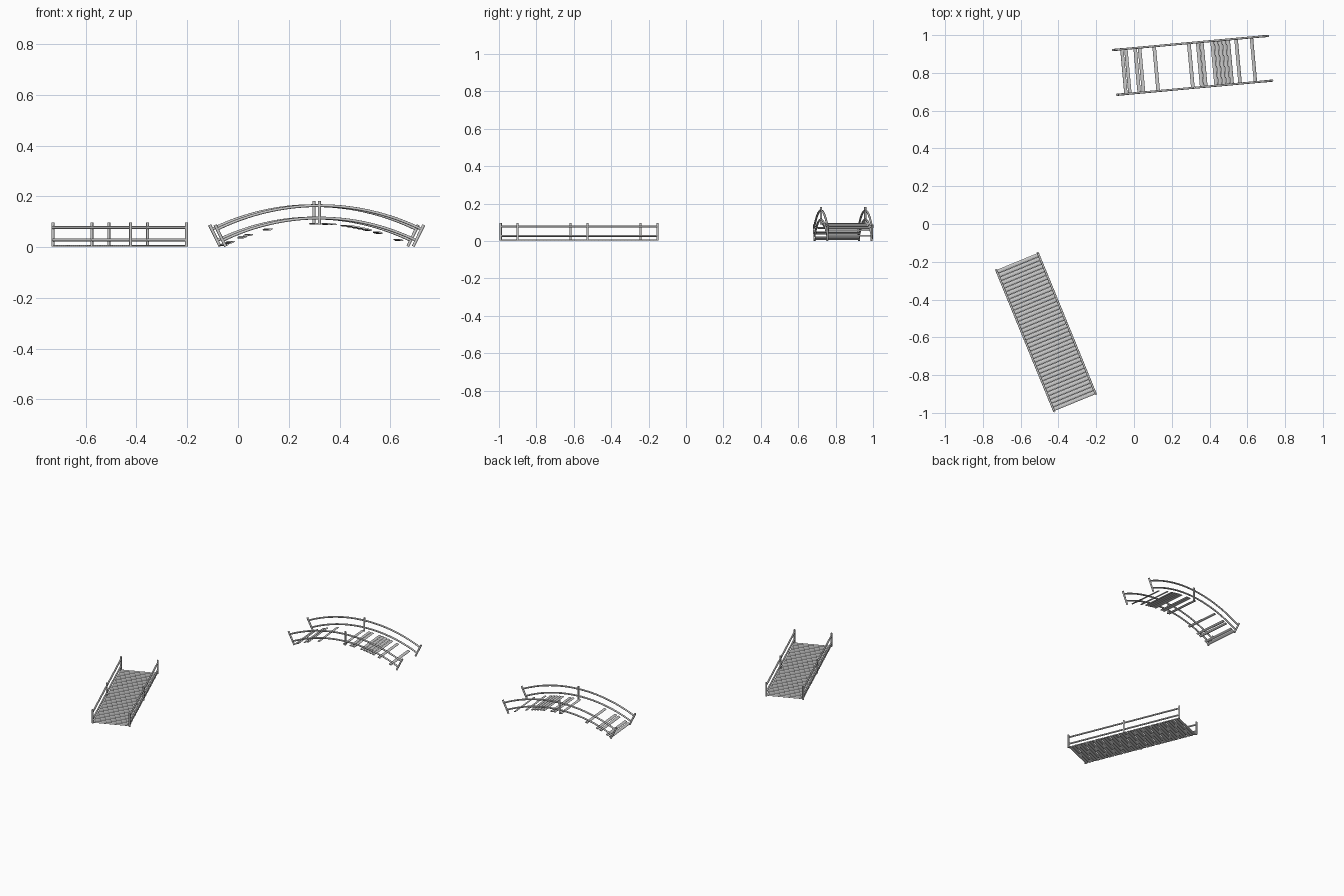
import bpy, bmesh, math
from mathutils import Vector, Matrix

if "Cube" in bpy.data.objects:
    bpy.data.objects.remove(bpy.data.objects["Cube"])

HALF = 0.404       # half length of a bridge
SIDE = 0.119       # railing offset from the centre line
BASE, TOP = 0.002, 0.096
DECK_Z = 0.0055
R_MID, R_BASE, PEAK = 0.89, 0.847, 0.0885   # arch bend


def bend(p):
    a = p.x / R_MID
    r = R_BASE + p.z - BASE
    return Vector((r * math.sin(a), p.y, PEAK - R_BASE + r * math.cos(a)))


def rod(bm, a, b, u, v, segs=1, sides=12):
    """Elliptical rod from a to b; u and v are the cross-section half axes."""
    a, b, u, v = Vector(a), Vector(b), Vector(u), Vector(v)
    rings = []
    for i in range(segs + 1):
        c = a.lerp(b, i / segs)
        rings.append([bm.verts.new(c + u * math.cos(t) + v * math.sin(t))
                      for t in (2 * math.pi * k / sides for k in range(sides))])
    for r0, r1 in zip(rings, rings[1:]):
        for k in range(sides):
            n = (k + 1) % sides
            bm.faces.new((r0[k], r0[n], r1[n], r1[k]))
    bm.faces.new(rings[0])
    bm.faces.new(rings[-1])


def finish(name, bm, place, arched):
    if arched:
        for v in bm.verts:
            v.co = bend(v.co)
    bmesh.ops.recalc_face_normals(bm, faces=bm.faces)
    me = bpy.data.meshes.new(name)
    bm.to_mesh(me)
    bm.free()
    ob = bpy.data.objects.new(name, me)
    bpy.context.collection.objects.link(ob)
    ob.matrix_world = place
    bpy.ops.object.select_all(action='DESELECT')
    ob.select_set(True)
    bpy.context.view_layer.objects.active = ob
    bpy.ops.object.shade_smooth_by_angle(angle=math.radians(40))


def bridge(label, centre, turn, plank_xs, arched):
    place = Matrix.Translation((*centre, 0)) @ Matrix.Rotation(math.radians(turn), 4, 'Z')
    # posts
    bm = bmesh.new()
    for s in (-1, 1):
        for x in (-HALF, 0, HALF):
            rod(bm, (x, s * SIDE, BASE), (x, s * SIDE, TOP), (0.006, 0, 0), (0, 0.006, 0))
    finish(label + "_posts", bm, place, arched)
    # handrails, upper and lower
    bm = bmesh.new()
    for s in (-1, 1):
        for z in (0.028, 0.077):
            rod(bm, (-HALF, s * SIDE, z), (HALF, s * SIDE, z),
                (0, 0.0055, 0), (0, 0, 0.0055), 32 if arched else 1)
    finish(label + "_rails", bm, place, arched)
    # deck planks
    bm = bmesh.new()
    for x in plank_xs:
        rod(bm, (x, -SIDE, DECK_Z), (x, SIDE, DECK_Z), (0.0102, 0, 0), (0, 0, 0.0036))
    finish(label + "_planks", bm, place, arched)


# flat bridge with a full deck
N = 38
pitch = 2 * HALF / N
bridge("flat_bridge", (-0.466, -0.572), -67.7,
       [-HALF + (i + 0.5) * pitch for i in range(N)], False)

# arched bridge with missing planks (measured in plan, unrolled onto the arc)
CX, TURN = 0.31, 5.2
seen = (-0.052, -0.031, 0.018, 0.041, 0.118, 0.301, 0.348, 0.369,
        0.424, 0.445, 0.466, 0.487, 0.508, 0.55, 0.631)
xs = [R_MID * math.asin((x - CX) / math.cos(math.radians(TURN)) / R_BASE) for x in seen]
bridge("arched_bridge", (CX, 0.84), TURN, xs, True)
